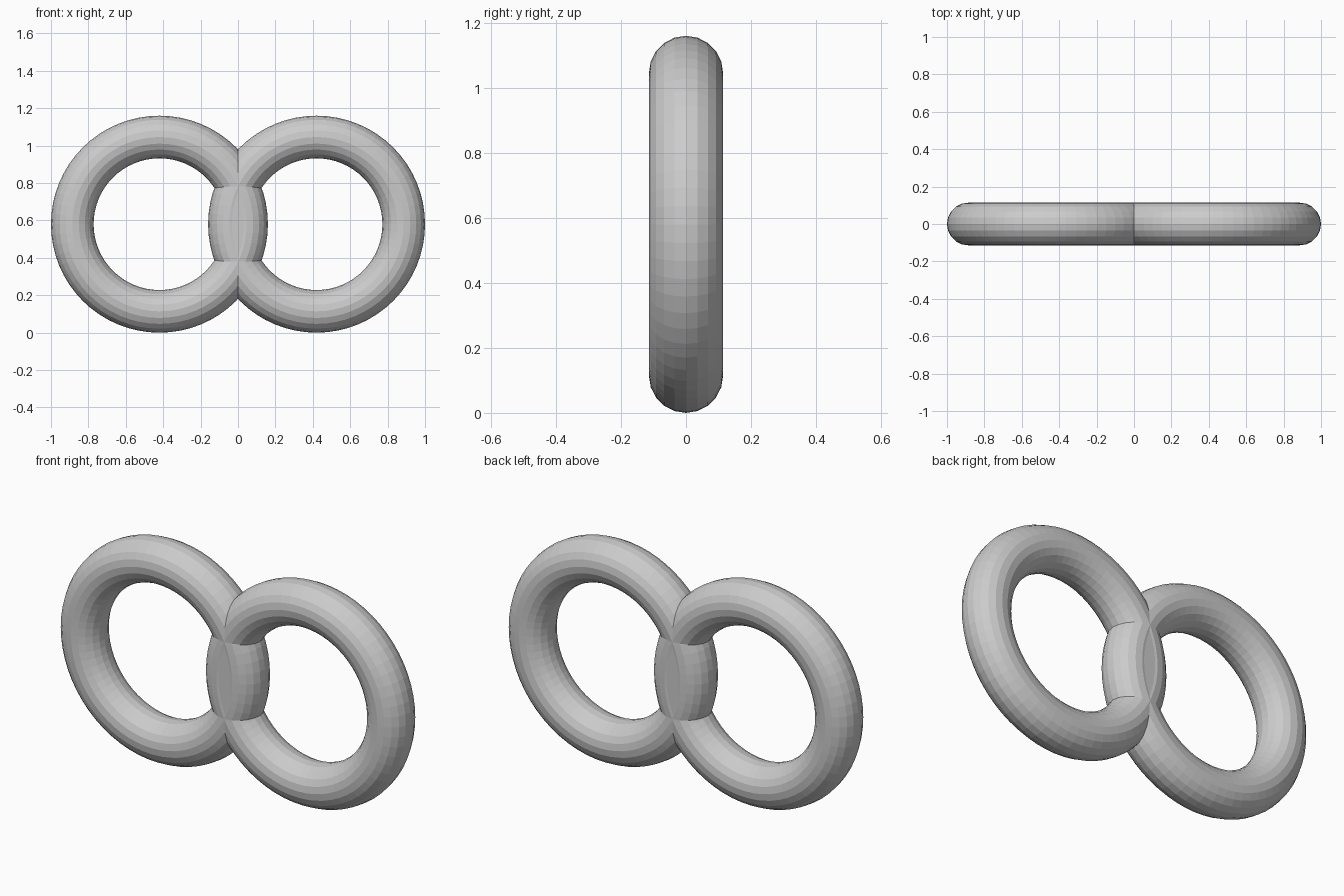
import bpy, bmesh, math

if "Cube" in bpy.data.objects:
    bpy.data.objects.remove(bpy.data.objects["Cube"])

MAJOR, TUBE, CX, CZ = 0.466, 0.114, 0.42, 0.58

grey = bpy.data.materials.new("plain grey")
grey.diffuse_color = (0.6, 0.6, 0.6, 1)
grey.use_nodes = True
grey.node_tree.nodes["Principled BSDF"].inputs["Base Color"].default_value = grey.diffuse_color


def ring(name, x):
    bpy.ops.mesh.primitive_torus_add(major_segments=64, minor_segments=20,
                                     major_radius=MAJOR, minor_radius=TUBE,
                                     location=(x, 0, CZ), rotation=(math.pi / 2, 0, 0))
    ob = bpy.context.object
    ob.name = name
    bpy.ops.object.transform_apply(location=True, rotation=True, scale=True)
    ob.data.materials.append(grey)
    return ob


def bridge(name):
    # lens between the two tube centre lines, filling the groove where rings overlap
    a = math.acos(CX / MAJOR)
    n, d = 10, TUBE - 0.002
    pts = []
    for s in (1, -1):
        for i in range(n):
            t = -a + 2 * a * i / n
            pts.append((s * (MAJOR * math.cos(t) - CX), -d, CZ + s * MAJOR * math.sin(t)))
    bm = bmesh.new()
    face = bm.faces.new([bm.verts.new(p) for p in pts])
    ext = bmesh.ops.extrude_face_region(bm, geom=[face])
    bmesh.ops.translate(bm, vec=(0, 2 * d, 0),
                        verts=[v for v in ext["geom"] if isinstance(v, bmesh.types.BMVert)])
    bmesh.ops.recalc_face_normals(bm, faces=bm.faces)
    me = bpy.data.meshes.new(name)
    bm.to_mesh(me)
    bm.free()
    me.materials.append(grey)
    ob = bpy.data.objects.new(name, me)
    bpy.context.collection.objects.link(ob)
    return ob


# two overlapping rings welded into one body
body = ring("double_ring", -CX)
for part in (ring("right_ring", CX), bridge("centre_bridge")):
    mod = body.modifiers.new("weld", "BOOLEAN")
    mod.operation = "UNION"
    mod.solver = "EXACT"
    mod.object = part
    bpy.context.view_layer.objects.active = body
    bpy.ops.object.modifier_apply(modifier=mod.name)
    bpy.data.objects.remove(part)

# soft shading, with the creases where the rings meet kept sharp
bpy.ops.object.select_all(action="DESELECT")
body.select_set(True)
bpy.context.view_layer.objects.active = body
bpy.ops.object.shade_flat()
